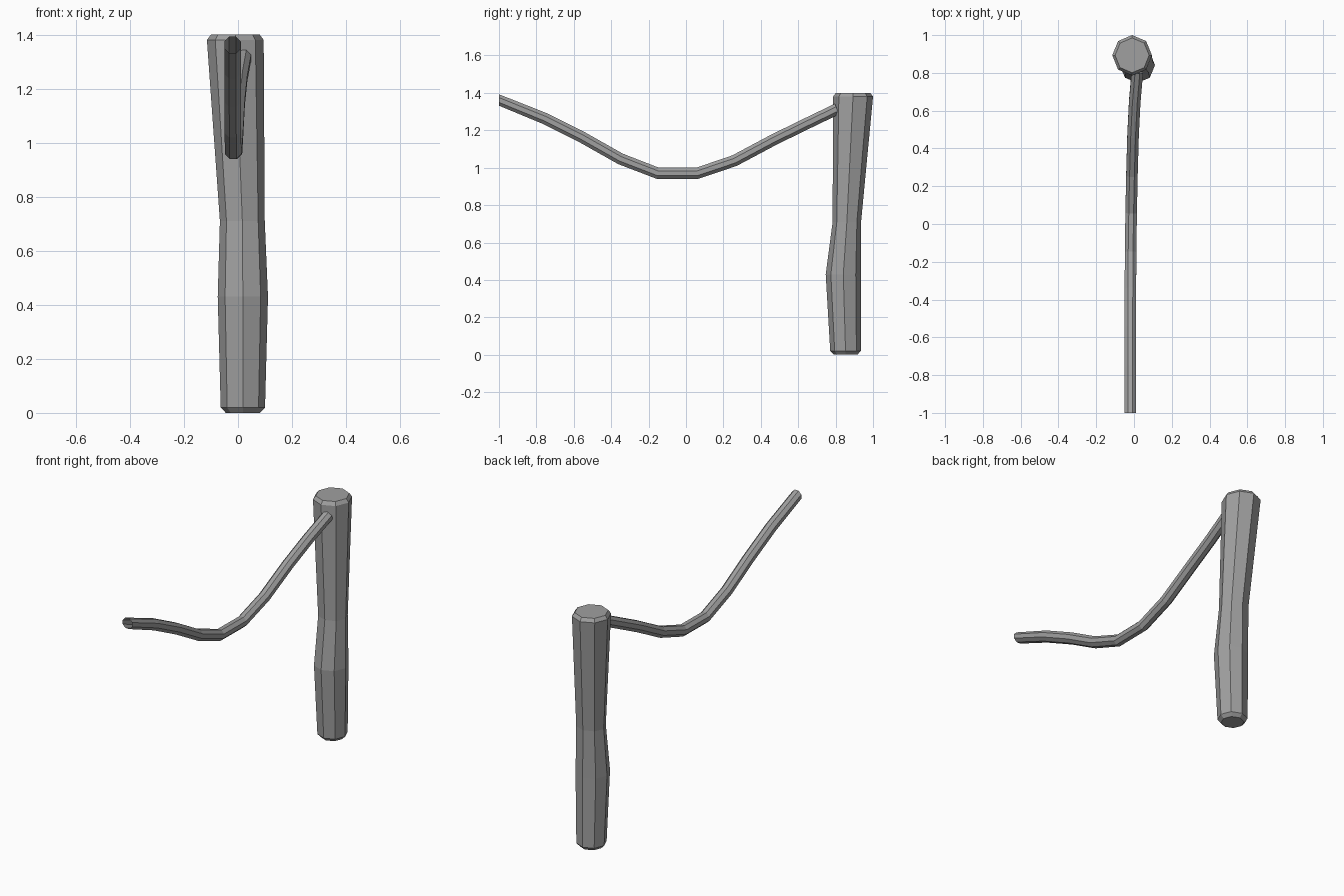
import bpy, bmesh, math
from mathutils import Vector

cube = bpy.data.objects.get("Cube")
if cube:
    bpy.data.objects.remove(cube, do_unlink=True)

SIDES = 8
GREY = (0.35, 0.35, 0.35, 1)
grey = bpy.data.materials.new("grey")
grey.use_nodes = True
grey.diffuse_color = GREY
grey.node_tree.nodes["Principled BSDF"].inputs["Base Color"].default_value = GREY


def ring(centre, u, v, ru, rv, turn=0.0):
    """Octagon around a centre, spanned by two axes."""
    angles = [2 * math.pi * (i + turn) / SIDES for i in range(SIDES)]
    return [centre + u * ru * math.cos(a) + v * rv * math.sin(a) for a in angles]


def loft(name, rings, caps):
    """Skin a list of octagons into one flat-shaded object."""
    bm = bmesh.new()
    loops = [[bm.verts.new(p) for p in r] for r in rings]
    for a, b in zip(loops, loops[1:]):
        for i in range(SIDES):
            j = (i + 1) % SIDES
            bm.faces.new((a[i], a[j], b[j], b[i]))
    if caps:
        bm.faces.new(loops[0][::-1])
        bm.faces.new(loops[-1])
    mesh = bpy.data.meshes.new(name)
    bm.to_mesh(mesh)
    bm.free()
    mesh.materials.append(grey)
    obj = bpy.data.objects.new(name, mesh)
    bpy.context.collection.objects.link(obj)
    return obj


X, Y, Z = Vector((1, 0, 0)), Vector((0, 1, 0)), Vector((0, 0, 1))

# Crooked post with bevelled ends: height, centre x, centre y, radius x, radius y
sections = [
    (0.0, 0.018, 0.853, 0.063, 0.063),
    (0.02, 0.018, 0.853, 0.082, 0.082),
    (0.43, 0.018, 0.841, 0.093, 0.094),
    (0.71, 0.016, 0.860, 0.083, 0.076),
    (1.38, -0.010, 0.893, 0.105, 0.107),
    (1.4, -0.010, 0.893, 0.090, 0.092),
]
loft("post", [ring(Vector((x, y, z)), X, Y, rx, ry) for z, x, y, rx, ry in sections], True)

# Sagging rope, open at the ends
path = [Vector(p) for p in (
    (-0.02, -1.0, 1.362), (-0.02, -0.76, 1.265), (-0.02, -0.55, 1.160),
    (-0.019, -0.35, 1.047), (-0.018, -0.15, 0.970), (-0.015, 0.06, 0.970),
    (-0.011, 0.26, 1.038), (-0.005, 0.47, 1.150), (0.004, 0.65, 1.238),
    (0.018, 0.81, 1.315))]
rope = []
for i, p in enumerate(path):
    tangent = (path[min(i + 1, len(path) - 1)] - path[max(i - 1, 0)]).normalized()
    if i == 0:
        tangent = Y  # free end is cut upright
    side = (X - tangent * X.dot(tangent)).normalized()
    rope.append(ring(p, side, tangent.cross(side), 0.033, 0.033, 0.5))
loft("rope", [r[::-1] for r in rope], False)
